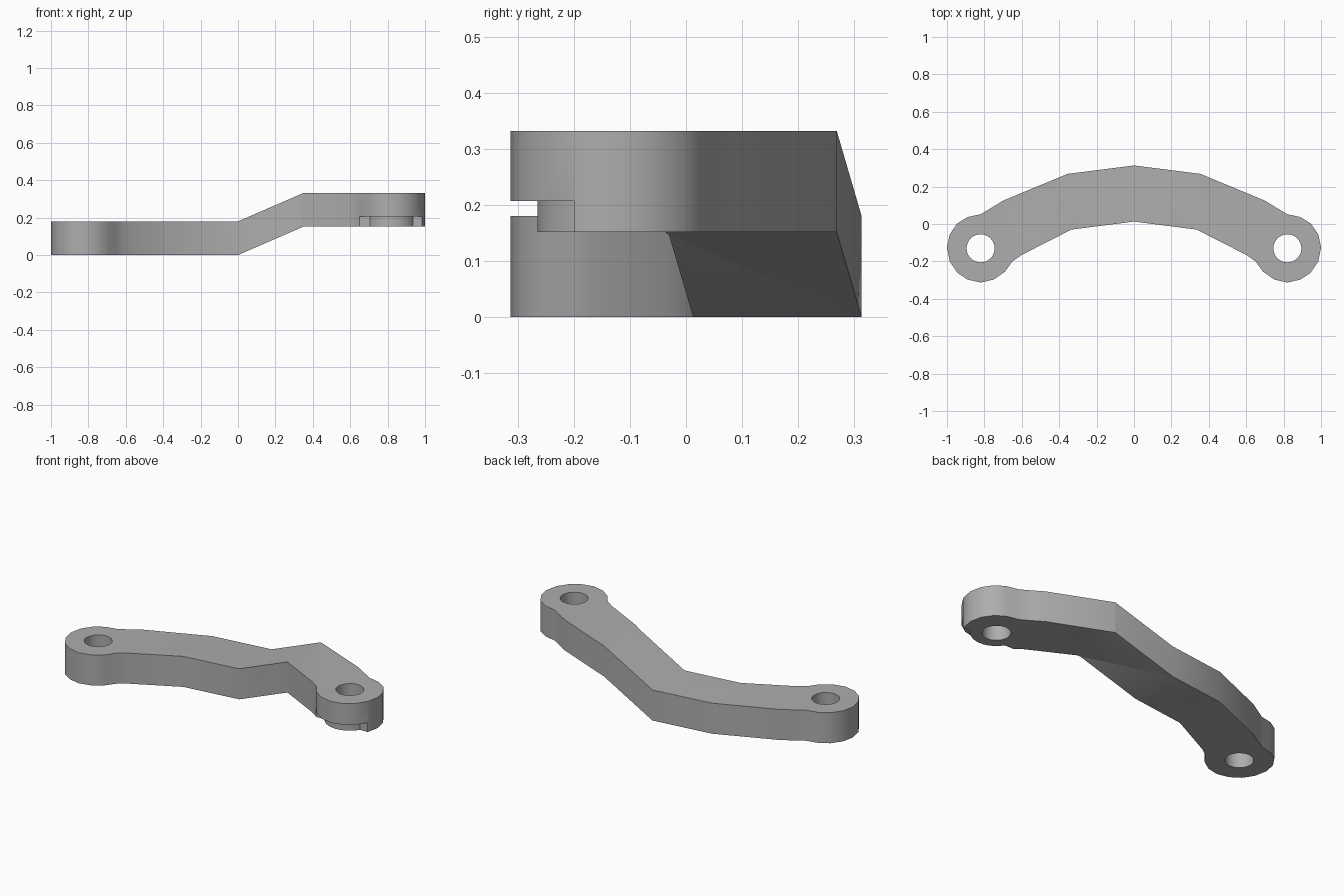
import bpy, bmesh, math
from mathutils import Vector

cube = bpy.data.objects.get("Cube")
if cube:
    bpy.data.objects.remove(cube, do_unlink=True)

THICK, RISE, RAMP = 0.18, 0.152, 0.35
EYE_X, EYE_Y = 0.82, -0.13

grey = bpy.data.materials.new("plain grey")
grey.use_nodes = True
colour = (0.42, 0.42, 0.42, 1)
grey.diffuse_color = colour
grey.node_tree.nodes["Principled BSDF"].inputs["Base Color"].default_value = colour


def cylinder(name, x, radius, sides=32):
    bpy.ops.mesh.primitive_cylinder_add(vertices=sides, radius=radius, depth=1,
                                        location=(x, EYE_Y, 0.1))
    bpy.context.object.name = name
    return bpy.context.object


def subtract(target, cutter):
    cutter.hide_render = True
    mod = target.modifiers.new("cut", 'BOOLEAN')
    mod.operation, mod.solver, mod.object = 'DIFFERENCE', 'EXACT', cutter
    bpy.context.view_layer.objects.active = target
    bpy.ops.object.modifier_apply(modifier=mod.name)
    bpy.data.objects.remove(cutter, do_unlink=True)


# Half outline of the curved arm: outer edge, rounded eye, inner edge
half = [(0, 0.313), (0.355, 0.268), (0.70, 0.125), (0.765, 0.085), (0.82, 0.052),
        (0.89, 0.037), (0.945, 0.003), (0.985, -0.055), (1, -0.125), (0.985, -0.2),
        (0.945, -0.26), (0.89, -0.297), (0.82, -0.313), (0.75, -0.297), (0.69, -0.255),
        (0.65, -0.2), (0.60, -0.165), (0.335, -0.03), (0, 0.013)]
outline = half + [(-x, y) for x, y in reversed(half[1:-1])]

# Arm: extruded outline, split at the bends, one side lifted by a ramp
bm = bmesh.new()
base = bm.faces.new([bm.verts.new((x, y, 0)) for x, y in outline])
top = bmesh.ops.extrude_face_region(bm, geom=[base])
bmesh.ops.translate(bm, vec=(0, 0, THICK),
                    verts=[g for g in top["geom"] if isinstance(g, bmesh.types.BMVert)])
for x in (0, RAMP):
    bmesh.ops.bisect_plane(bm, geom=bm.verts[:] + bm.edges[:] + bm.faces[:], dist=0.0001,
                           plane_co=Vector((x, 0, 0)), plane_no=Vector((1, 0, 0)))
for v in bm.verts:
    v.co.z += RISE * min(max(v.co.x / RAMP, 0), 1)
bmesh.ops.recalc_face_normals(bm, faces=bm.faces[:])
mesh = bpy.data.meshes.new("link_arm")
bm.to_mesh(mesh)
bm.free()
arm = bpy.data.objects.new("link_arm", mesh)
bpy.context.collection.objects.link(arm)

# Bolt holes
for side in (-1, 1):
    subtract(arm, cylinder("hole_cutter", side * EYE_X, 0.075))

# Curved relief under the front rim of the raised eye
bpy.ops.mesh.primitive_cube_add(size=1, location=(EYE_X, -0.3, 0.107))
relief = bpy.context.object
relief.name = "relief_cutter"
relief.scale = (0.44, 0.2, 0.2)
subtract(relief, cylinder("relief_core", EYE_X, 0.135))
subtract(arm, relief)

arm.data.materials.clear()
arm.data.materials.append(grey)
for poly in arm.data.polygons:
    poly.material_index = 0
bpy.ops.object.select_all(action='DESELECT')
arm.select_set(True)
bpy.context.view_layer.objects.active = arm
bpy.ops.object.shade_smooth_by_angle(angle=math.radians(32))
